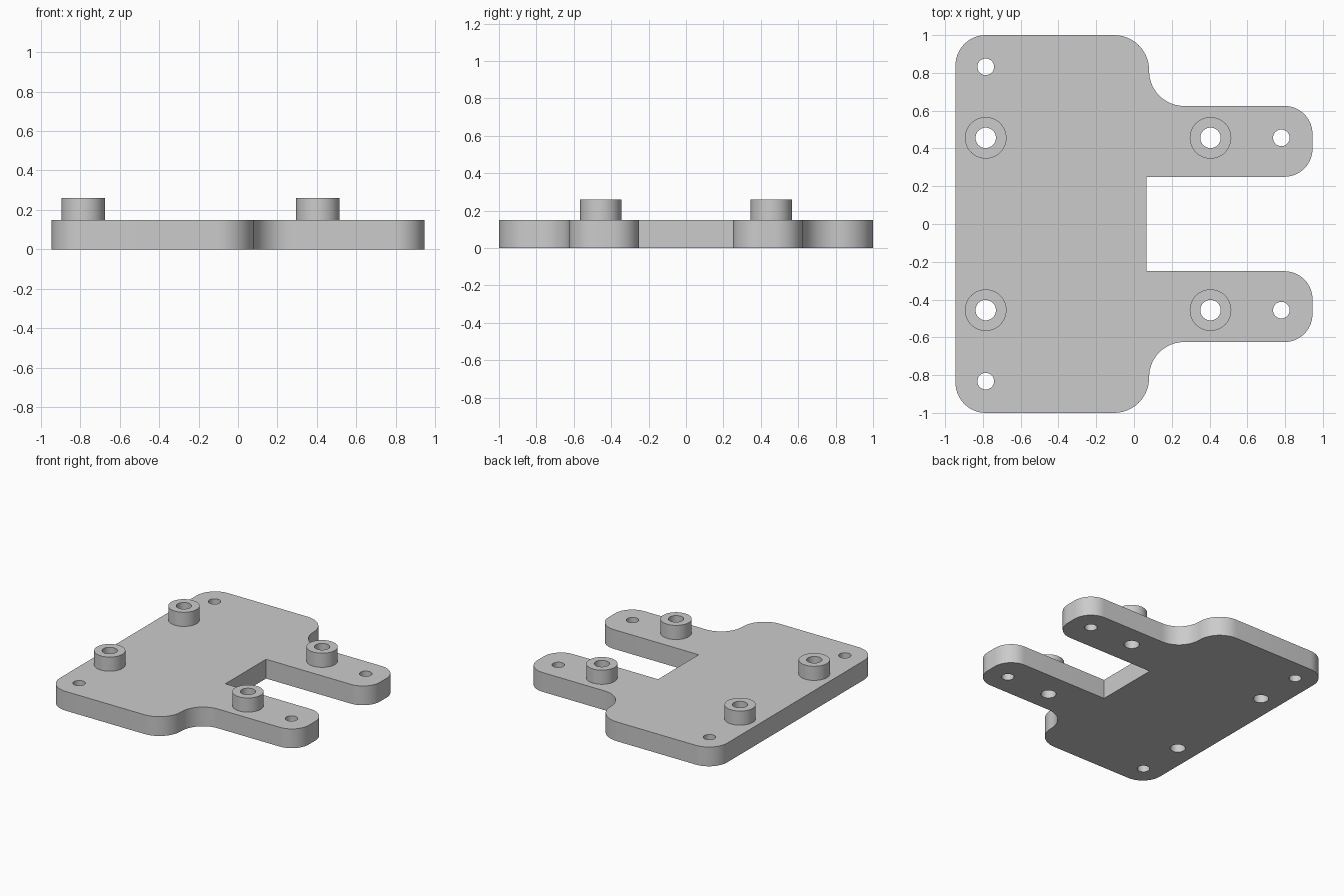
import bpy, math
from mathutils import Vector

cube = bpy.data.objects.get("Cube")
if cube:
    bpy.data.objects.remove(cube, do_unlink=True)

metal = bpy.data.materials.new("plain grey")
metal.use_nodes = True
GREY = (0.6, 0.6, 0.6, 1)
metal.diffuse_color = GREY
metal.node_tree.nodes["Principled BSDF"].inputs["Base Color"].default_value = GREY

PLATE_TOP, BOSS_TOP = 0.15, 0.26


def circle(x, y, r, n=48):
    return [(x + r * math.cos(math.tau * i / n), y + r * math.sin(math.tau * i / n))
            for i in range(n)]


def rounded(corners, steps=14):
    """Turn (x, y, radius) corners into an outline with tangent arcs."""
    out = []
    for i, (x, y, r) in enumerate(corners):
        p = Vector((x, y))
        if r == 0:
            out.append((x, y))
            continue
        a = (Vector(corners[i - 1][:2]) - p).normalized()
        b = (Vector(corners[(i + 1) % len(corners)][:2]) - p).normalized()
        centre = p + (a + b) * r          # every corner is a right angle
        for k in range(steps + 1):
            t = math.pi / 2 * k / steps
            out.append(tuple(centre - b * r * math.cos(t) - a * r * math.sin(t)))
    return out


def extrude(name, loops, z0, z1):
    """Solid from an outer loop plus hole loops, between two heights."""
    curve = bpy.data.curves.new(name, "CURVE")
    curve.dimensions, curve.fill_mode = "2D", "BOTH"
    curve.extrude = (z1 - z0) / 2
    for loop in loops:
        spline = curve.splines.new("POLY")
        spline.points.add(len(loop) - 1)
        for point, (x, y) in zip(spline.points, loop):
            point.co = (x, y, 0, 1)
        spline.use_cyclic_u = True
    obj = bpy.data.objects.new(name, curve)
    bpy.context.collection.objects.link(obj)
    obj.location.z = (z0 + z1) / 2
    bpy.ops.object.select_all(action="DESELECT")
    obj.select_set(True)
    bpy.context.view_layer.objects.active = obj
    bpy.ops.object.convert(target="MESH")
    obj = bpy.context.object
    # Weld caps to walls and face everything outward
    bpy.ops.object.mode_set(mode="EDIT")
    bpy.ops.mesh.select_all(action="SELECT")
    bpy.ops.mesh.remove_doubles(threshold=0.0001)
    bpy.ops.mesh.normals_make_consistent(inside=False)
    bpy.ops.object.mode_set(mode="OBJECT")
    obj.data.materials.clear()
    obj.data.materials.append(metal)
    bpy.ops.object.shade_smooth_by_angle(angle=math.radians(30))
    return obj


# Plate outline: back half, then its mirror image
half = [(0.066, 0.25, 0), (0.945, 0.25, 0.148), (0.945, 0.625, 0.148),
        (0.08, 0.625, 0.185), (0.08, 1, 0.185), (-0.945, 1, 0.16)]
outline = rounded(half + [(x, -y, r) for x, y, r in reversed(half)])

boss_spots = [(x, s * 0.456) for x in (-0.785, 0.405) for s in (1, -1)]
screw_spots = [(x, s * y) for x, y in ((-0.785, 0.832), (0.78, 0.456)) for s in (1, -1)]

# Base plate with through holes
holes = [circle(x, y, 0.054) for x, y in boss_spots]
holes += [circle(x, y, 0.044) for x, y in screw_spots]
extrude("base_plate", [outline] + holes, 0, PLATE_TOP)

# Hollow standoffs
for (x, y), label in zip(boss_spots, ("right_back", "right_front", "left_back", "left_front")):
    extrude(label + "_standoff", [circle(x, y, 0.11), circle(x, y, 0.054)],
            PLATE_TOP, BOSS_TOP)
